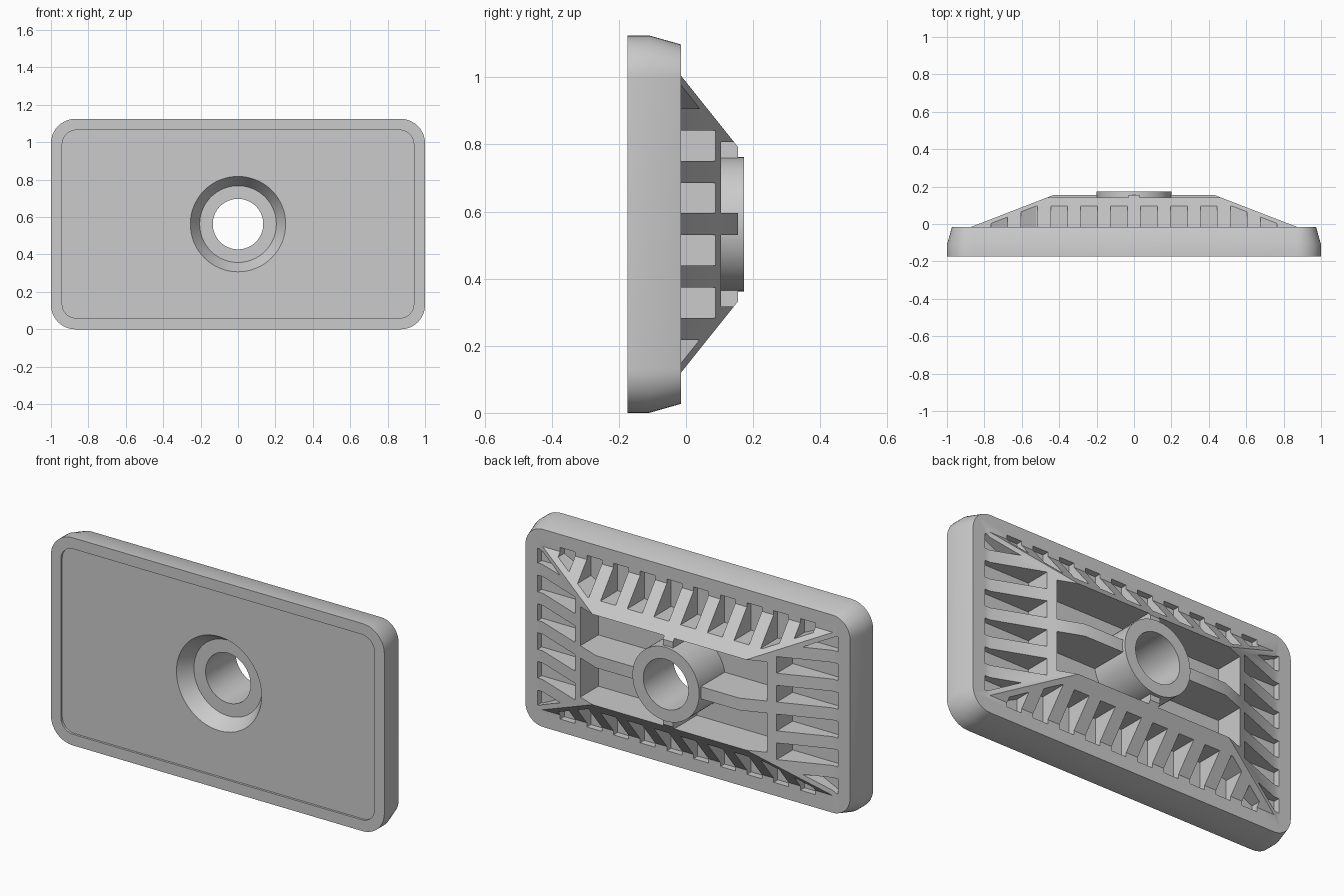
import bpy, bmesh
from math import cos, sin, pi

if "Cube" in bpy.data.objects:
    bpy.data.objects.remove(bpy.data.objects["Cube"])

CZ = 0.5625                      # centre height of the plate
SIGNS = [(1, 1), (-1, 1), (1, -1), (-1, -1)]


def rect(hx, hz, r=0.0, seg=10):
    """Rectangle outline about the centre, with optional round corners."""
    if r == 0:
        return [(hx, hz), (-hx, hz), (-hx, -hz), (hx, -hz)]
    pts = []
    for i, (sx, sz) in enumerate([(1, 1), (-1, 1), (-1, -1), (1, -1)]):
        for k in range(seg + 1):
            a = pi / 2 * (i + k / seg)
            pts.append((sx * (hx - r) + r * cos(a), sz * (hz - r) + r * sin(a)))
    return pts


def circle(r, n=64):
    return [(r * cos(2 * pi * k / n), r * sin(2 * pi * k / n)) for k in range(n)]


def loft(bm, rings):
    """Closed solid through (outline, y) rings."""
    loops = [[bm.verts.new((x, y, CZ + z)) for x, z in pts] for pts, y in rings]
    for a, b in zip(loops, loops[1:]):
        for i in range(len(a)):
            j = (i + 1) % len(a)
            bm.faces.new((a[i], a[j], b[j], b[i]))
    bm.faces.new(loops[0])
    bm.faces.new(loops[-1])


def make(name, solids):
    bm = bmesh.new()
    for rings in solids:
        loft(bm, rings)
    bmesh.ops.recalc_face_normals(bm, faces=bm.faces)
    me = bpy.data.meshes.new(name)
    bm.to_mesh(me)
    bm.free()
    ob = bpy.data.objects.new(name, me)
    bpy.context.collection.objects.link(ob)
    return ob


def combine(target, tool, op):
    mod = target.modifiers.new(op, 'BOOLEAN')
    mod.operation, mod.object, mod.solver = op, tool, 'EXACT'
    bpy.context.view_layer.objects.active = target
    bpy.ops.object.modifier_apply(modifier=mod.name)
    bpy.data.objects.remove(tool)


# Rounded plate with a tapered back edge
plate = make("backing_plate", [[(rect(1, CZ, 0.13), -0.175),
                                (rect(1, CZ, 0.13), -0.11),
                                (rect(0.973, CZ - 0.027, 0.105), -0.015)]])

# Hipped block on the back
base, crest = rect(0.87, 0.4425), rect(0.43, 0.23)
combine(plate, make("hipped_block", [[(base, -0.08), (base, -0.015), (crest, 0.155)]]), 'UNION')

# Pocket outlines in one quadrant, trimmed along the diagonal hip
SLOPE, GAP, FLOOR, HALF = 0.2125 / 0.44, 0.028, -0.05, 0.045


def hip_z(x):
    return 0.23 + (x - 0.43) * SLOPE


def hip_x(z):
    return 0.43 + (z - 0.23) / SLOPE


outlines = []
kink = hip_x(0.303 - GAP)
for i in range(5):                                   # along the long sides
    a, b = 0.08 + 0.16 * i - HALF, 0.08 + 0.16 * i + HALF
    xs = [a] + ([kink] if a < kink < b else []) + [b]
    outlines.append([(x, max(0.303, hip_z(x) + GAP)) for x in xs] + [(b, 0.465), (a, 0.465)])
for i in range(3):                                   # along the short ends
    a, b = 0.078 + 0.156 * i - HALF, min(0.425, 0.078 + 0.156 * i + HALF)
    outlines.append([(max(0.605, hip_x(z + GAP)), z) for z in (a, b)] + [(0.9, b), (0.9, a)])
# Central opening, leaving a cross of ribs
outlines.append([(0.03, 0.033), (0.56, 0.033), (0.56, 0.245), (0.03, 0.245)])

pockets = []
for sx, sz in SIGNS:
    for o in outlines:
        pts = [(sx * x, sz * z) for x, z in o]
        pockets.append([(pts, FLOOR), (pts, 0.3)])
combine(plate, make("pockets", pockets), 'DIFFERENCE')

# Round boss, then the countersunk bore and the shallow front recess
combine(plate, make("boss", [[(circle(0.2), -0.08), (circle(0.2), 0.173)]]), 'UNION')
combine(plate, make("front_recess", [[(rect(0.94, CZ - 0.06, 0.075), -0.3),
                                      (rect(0.94, CZ - 0.06, 0.075), -0.163)]]), 'DIFFERENCE')
combine(plate, make("bore", [[(circle(0.2625), -0.175), (circle(0.255), -0.163),
                              (circle(0.205), -0.085), (circle(0.135), -0.085),
                              (circle(0.135), 0.3)]]), 'DIFFERENCE')

plate.select_set(True)
bpy.context.view_layer.objects.active = plate
bpy.ops.object.shade_smooth_by_angle(angle=0.4)
